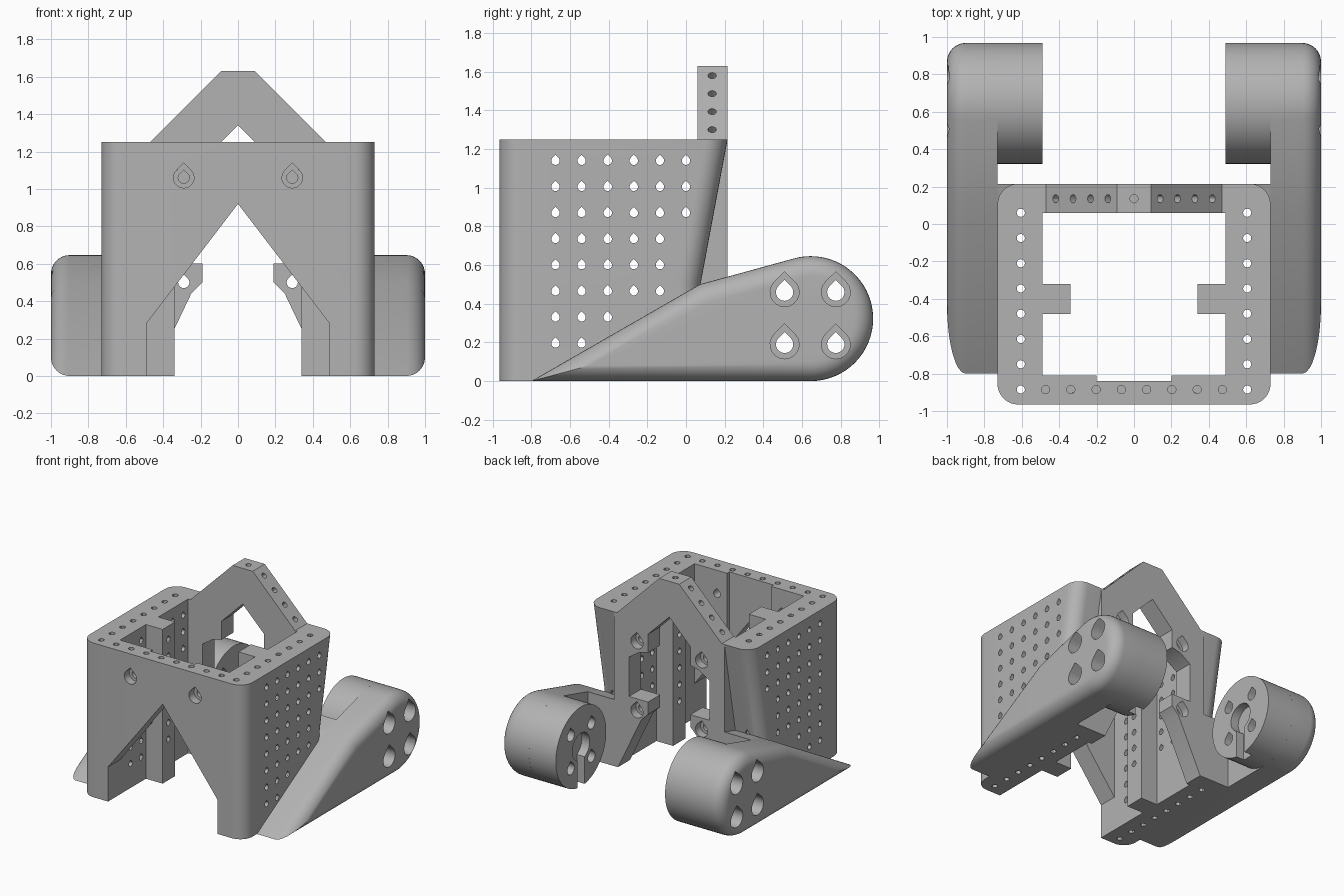
import bpy, bmesh
from math import sin, cos, pi, radians, atan2, asin, hypot
from mathutils import Vector, Matrix

if "Cube" in bpy.data.objects:
    bpy.data.objects.remove(bpy.data.objects["Cube"], do_unlink=True)

grey = bpy.data.materials.new("plain grey")
grey.use_nodes = True
grey.diffuse_color = (0.45, 0.45, 0.45, 1)
grey.node_tree.nodes["Principled BSDF"].inputs["Base Color"].default_value = grey.diffuse_color


def finish(name, bm):
    bmesh.ops.recalc_face_normals(bm, faces=bm.faces)
    mesh = bpy.data.meshes.new(name)
    bm.to_mesh(mesh)
    bm.free()
    mesh.materials.append(grey)
    ob = bpy.data.objects.new(name, mesh)
    bpy.context.collection.objects.link(ob)
    return ob


def loft(bm, rings):
    rows = [[bm.verts.new(p) for p in ring] for ring in rings]
    n = len(rows[0])
    bm.faces.new(rows[0])
    bm.faces.new(rows[-1][::-1])
    for a, b in zip(rows, rows[1:]):
        for i in range(n):
            j = (i + 1) % n
            bm.faces.new((a[i], a[j], b[j], b[i]))


def place(p, axis, d):
    return {"x": (d, *p), "y": (p[0], d, p[1]), "z": (*p, d)}[axis]


def prisms(name, outlines, axis, a, b):
    """Extrude flat outlines along an axis from a to b, as one object."""
    bm = bmesh.new()
    for pts in outlines:
        loft(bm, [[place(p, axis, d) for p in pts] for d in (a, b)])
    return finish(name, bm)


def rect(x0, x1, y0, y1):
    return [(x0, y0), (x1, y0), (x1, y1), (x0, y1)]


def arc(cx, cy, r, a0, a1, n):
    return [(cx + r * cos(radians(a0 + (a1 - a0) * i / n)),
             cy + r * sin(radians(a0 + (a1 - a0) * i / n))) for i in range(n + 1)]


def circle(cx, cy, r, n=16):
    return arc(cx, cy, r, 0, 360, n)[:-1]


def teardrop(cx, cy, r, n=14):
    return arc(cx, cy, r, 135, 405, n) + [(cx, cy + 1.41 * r)]


def apply(ob, mod):
    bpy.ops.object.select_all(action="DESELECT")
    bpy.context.view_layer.objects.active = ob
    ob.select_set(True)
    bpy.ops.object.modifier_apply(modifier=mod.name)


def combine(ob, other, operation="DIFFERENCE"):
    mod = ob.modifiers.new("combine", "BOOLEAN")
    mod.operation, mod.object, mod.solver = operation, other, "EXACT"
    apply(ob, mod)
    bpy.data.objects.remove(other, do_unlink=True)


def mirror(ob):
    mod = ob.modifiers.new("mirror", "MIRROR")
    mod.use_mirror_merge = False
    apply(ob, mod)


def smooth(ob):
    bpy.ops.object.select_all(action="DESELECT")
    bpy.context.view_layer.objects.active = ob
    ob.select_set(True)
    bpy.ops.object.shade_smooth_by_angle(angle=radians(30))


PITCH = 0.135
HEIGHT = 1.25

# Main body: rounded box whose rear leans forward towards the bottom
W, FRONT, BACK, R = 0.73, -0.965, 0.215, 0.11
outline = []
for k, (sx, y) in enumerate([(1, BACK - R), (-1, BACK - R), (-1, FRONT + R), (1, FRONT + R)]):
    outline += arc(sx * (W - R), y, R, 90 * k, 90 * k + 90, 8)
lean = lambda z, d: [(x, y - d * (y > 0), z) for x, y in outline]
bm = bmesh.new()
loft(bm, [lean(0, 0.14), lean(0.5, 0.14), lean(HEIGHT, 0)])
body = finish("body_shell", bm)
combine(body, prisms("cut", [rect(-0.49, 0.49, -0.81, 0.6)], "z", -0.1, 1.4))
combine(body, prisms("cut", [rect(-0.2, 0.2, -0.84, -0.7)], "z", -0.1, 1.4))
combine(body, prisms("cut", [[(0, 0.92), (-0.49, 0.28), (-0.49, -0.1),
                              (0.49, -0.1), (0.49, 0.28)]], "y", -1.1, -0.7))

# Inner ribs and the square feet that carry the arms
for s in (-1, 1):
    rib = rect(*sorted((s * 0.34, s * 0.55)), -0.48, -0.32)
    combine(body, prisms("rib", [rib], "z", 0, HEIGHT), "UNION")
    foot = [(-0.2, 0), (BACK, 0), (BACK, 0.54), (0.07, 0.5), (-0.2, 0.34)]
    combine(body, prisms("foot", [foot], "x", s * 0.49, s * W), "UNION")

# Hole grid through the side walls
counts = [6, 6, 6, 5, 5, 5, 3, 2]
grid = [teardrop(-0.675 + PITCH * j, 1.14 - PITCH * i, 0.022, 9)
        for i, n in enumerate(counts) for j in range(n)]
combine(body, prisms("cut", grid, "x", -1, 1))

# Vertical holes in the side walls and the front rim
sides = [circle(s * 0.605, -0.885 + PITCH * i, 0.022, 12) for s in (-1, 1) for i in range(8)]
combine(body, prisms("cut", sides, "z", -0.1, 1.4))
rim = [circle(PITCH * (i - 3.5), -0.885, 0.022, 12) for i in range(8)]
combine(body, prisms("cut", rim, "z", 1.1, 1.4))

# Counterbored bolt holes in the front wall
for r, depth in ((0.03, -0.7), (0.055, -0.9)):
    combine(body, prisms("cut", [teardrop(s * 0.29, 1.06, r) for s in (-1, 1)], "y", -1.1, depth))
smooth(body)

# Rear arch plate, with inward tabs above and below the opening
half = [(0.09, 1.63), (0.47, HEIGHT), (0.495, HEIGHT), (0.495, 0), (0.46, 0), (0.25, 0.44),
        (0.19, 0.5), (0.19, 0.6), (0.36, 0.6), (0.36, 0.92), (0.27, 0.98), (0.19, 1.0),
        (0.19, 1.15), (0, 1.34)]
plate = half + [(-x, z) for x, z in half[-2::-1]]
arch = prisms("rear_arch", [plate], "y", 0.06, BACK)
bm = bmesh.new()
drills = [(0, 1.63, 0)] + [(s * (0.14 + 0.093 * i), 1.58 - 0.093 * i, s)
                           for s in (-1, 1) for i in range(4)]
for x, z, s in drills:
    turn = Vector((s, 0, 1)).to_track_quat("Z", "Y").to_matrix().to_4x4()
    bmesh.ops.create_cone(bm, cap_ends=True, segments=12, radius1=0.022, radius2=0.022,
                          depth=0.2, matrix=Matrix.Translation((x, 0.135, z)) @ turn)
combine(arch, finish("cut", bm))
for z, end in ((1.06, 0.1), (0.5, 0)):
    for r, depth in ((0.03, end), (0.055, 0.15)):
        combine(arch, prisms("cut", [teardrop(s * 0.29, z, r) for s in (-1, 1)], "y", depth, 0.3))
smooth(arch)

# Side arms: wedge tangent to a round end, with a rolled outer edge
CY, CZ, CR = 0.645, 0.323, 0.323
dy, dz = CY - 0.07, CZ - 0.5
top = 90 + (atan2(dz, dy) + asin(CR / hypot(dy, dz))) * 180 / pi
profile = arc(CY, CZ, CR, -90, top, 40) + [(0.07, 0.5), (-0.8, 0)]


def inset(pts, d):
    out = []
    for i, p in enumerate(pts):
        p = Vector(p)
        e1 = (p - Vector(pts[i - 1])).normalized()
        e2 = (Vector(pts[(i + 1) % len(pts)]) - p).normalized()
        n1, n2 = Vector((-e1.y, e1.x)), Vector((-e2.y, e2.x))
        out.append(tuple(p + (n1 + n2) * d / (1 + n1.dot(n2))))
    return out


ROLL = 0.1
layers = [(W, 0)] + [(1 - ROLL + ROLL * sin(t * pi / 16), ROLL * (1 - cos(t * pi / 16)))
                     for t in range(9)]
bm = bmesh.new()
loft(bm, [[(x, *p) for p in inset(profile, d)] for x, d in layers])
arms = finish("side_arms", bm)

# Round hubs facing inward, with a keyhole slot
hubs = prisms("wheel_hubs", [circle(CY, CZ, CR, 64)], "x", 0.49, W)
key = arc(CY, CZ, 0.11, -65, 245, 24) + [(CY - 0.046, -0.1), (CY + 0.046, -0.1)]
combine(hubs, prisms("cut", [key], "x", 0.4, 0.56))

# Four counterbored bolt holes through each arm and hub
bolts = [(y, z) for y in (0.51, 0.775) for z in (0.19, 0.46)]
for part in (arms, hubs):
    for r, start in ((0.045, 0.4), (0.075, 0.8)):
        combine(part, prisms("cut", [teardrop(y, z, r) for y, z in bolts], "x", start, 1.1))
    mirror(part)
    smooth(part)
